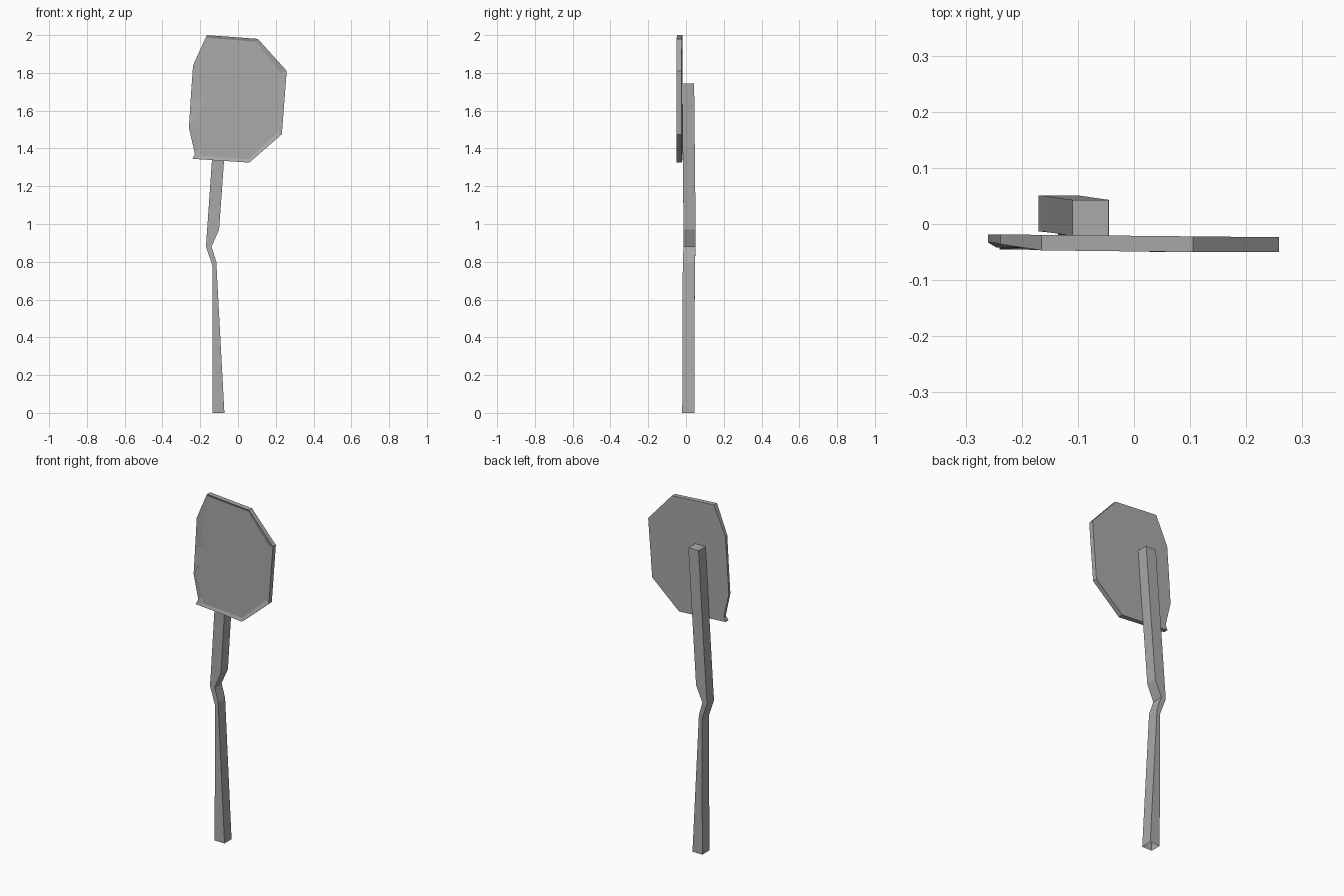
import bpy
import bmesh

cube = bpy.data.objects.get("Cube")
if cube:
    bpy.data.objects.remove(cube, do_unlink=True)

grey = bpy.data.materials.new("weathered grey")
grey.use_nodes = True
grey.diffuse_color = (0.4, 0.4, 0.4, 1)
grey.node_tree.nodes["Principled BSDF"].inputs["Base Color"].default_value = (0.4, 0.4, 0.4, 1)


def make_object(name, bm):
    bmesh.ops.recalc_face_normals(bm, faces=bm.faces)
    mesh = bpy.data.meshes.new(name)
    bm.to_mesh(mesh)
    bm.free()
    mesh.materials.append(grey)
    obj = bpy.data.objects.new(name, mesh)
    bpy.context.collection.objects.link(obj)
    return obj


def bridge(bm, a, b):
    """Join two closed rings of vertices with quads."""
    for i in range(len(a)):
        j = (i + 1) % len(a)
        bm.faces.new((a[i], a[j], b[j], b[i]))


# Bent square post: left x, left z, right x, right z, front y
sections = [
    (-0.135, 0, -0.072, 0, -0.02),
    (-0.135, 0.78, -0.115, 0.8, -0.017),
    (-0.17, 0.88, -0.14, 0.88, -0.013),
    (-0.164, 0.96, -0.1, 0.97, -0.013),
    (-0.11, 1.745, -0.045, 1.745, -0.021),
]
bm = bmesh.new()
rings = []
for lx, lz, rx, rz, y in sections:
    corners = [(lx, y, lz), (rx, y, rz), (rx, y + 0.064, rz), (lx, y + 0.064, lz)]
    rings.append([bm.verts.new(c) for c in corners])
for lower, upper in zip(rings, rings[1:]):
    bridge(bm, lower, upper)
bm.faces.new(rings[-1])  # capped top, open foot
make_object("bent_post", bm)

# Octagonal plate with a shallow rim and a crumpled right side
# Each corner: outer x, z, front y, then inner x, z
corners = [
    (-0.165, 2.0, -0.047, -0.16, 1.985),
    (0.105, 1.98, -0.05, 0.095, 1.965),
    (0.258, 1.81, -0.05, 0.228, 1.8),
    (0.232, 1.475, -0.05, 0.21, 1.485),
    (0.06, 1.325, -0.05, 0.055, 1.343),
    (-0.24, 1.345, -0.045, -0.19, 1.36),
    (-0.228, 1.37, -0.036, -0.2, 1.4),
    (-0.26, 1.51, -0.033, -0.245, 1.53),
    (-0.25, 1.67, -0.033, -0.175, 1.67),
    (-0.238, 1.84, -0.036, -0.2, 1.76),
]
bm = bmesh.new()
back = [bm.verts.new((x, -0.021 - 0.01 * x, z)) for x, z, y, ix, iz in corners]
front = [bm.verts.new((x, y, z)) for x, z, y, ix, iz in corners]
inner = [bm.verts.new((ix, -0.042, iz)) for x, z, y, ix, iz in corners]
bridge(bm, back, front)
bridge(bm, front, inner)
bm.faces.new(back)
bm.faces.new(inner)
make_object("sign_plate", bm)
